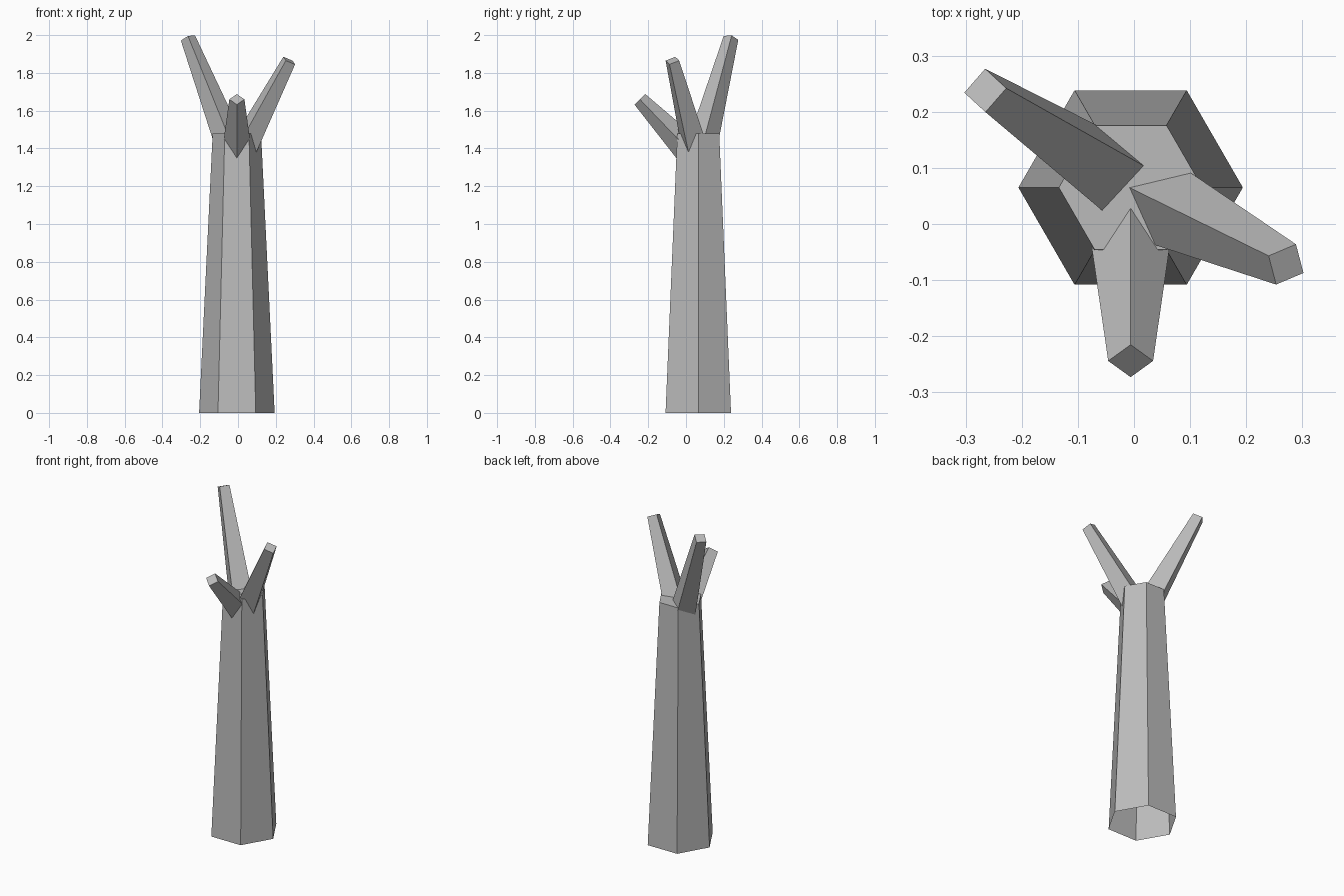
import bpy, bmesh, math
from mathutils import Vector

if "Cube" in bpy.data.objects:
    bpy.data.objects.remove(bpy.data.objects["Cube"])

mat = bpy.data.materials.new("grey bark")
mat.diffuse_color = (0.5, 0.5, 0.5, 1)
mat.use_nodes = True
mat.node_tree.nodes["Principled BSDF"].inputs["Base Color"].default_value = mat.diffuse_color


def limb(name, base, tip, r_base, r_tip, sides, ref, cap_base=True):
    """Tapered prism from base to tip; its first corner points along ref."""
    base, tip, ref = Vector(base), Vector(tip), Vector(ref)
    axis = (tip - base).normalized()
    u = (ref - axis * ref.dot(axis)).normalized()
    v = axis.cross(u)
    bm = bmesh.new()
    rings = []
    for centre, r in ((base, r_base), (tip, r_tip)):
        ring = []
        for i in range(sides):
            a = math.tau * i / sides
            ring.append(bm.verts.new(centre + r * (u * math.cos(a) + v * math.sin(a))))
        rings.append(ring)
    low, high = rings
    for i in range(sides):
        j = (i + 1) % sides
        bm.faces.new((low[i], low[j], high[j], high[i]))
    bm.faces.new(high)
    if cap_base:
        bm.faces.new(low[::-1])
    mesh = bpy.data.meshes.new(name)
    bm.to_mesh(mesh)
    bm.free()
    mesh.materials.append(mat)
    obj = bpy.data.objects.new(name, mesh)
    bpy.context.collection.objects.link(obj)


# Six-sided trunk, open underneath
limb("trunk", (-0.006, 0.065, 0), (-0.006, 0.065, 1.48), 0.2, 0.128, 6, (1, 0, 0), False)

# Four-sided branch stubs growing out of the trunk top
limb("left_branch", (-0.044, 0.089, 1.426), (-0.265, 0.238, 1.985), 0.079, 0.04, 4, (0, 1, -0.29))
limb("right_branch", (0.016, 0.053, 1.377), (0.271, -0.072, 1.865), 0.08, 0.04, 4, (0.061, -0.03, -0.037))
limb("front_branch", (-0.006, 0.032, 1.372), (-0.006, -0.244, 1.66), 0.08, 0.04, 4, (1, 0, 0))
